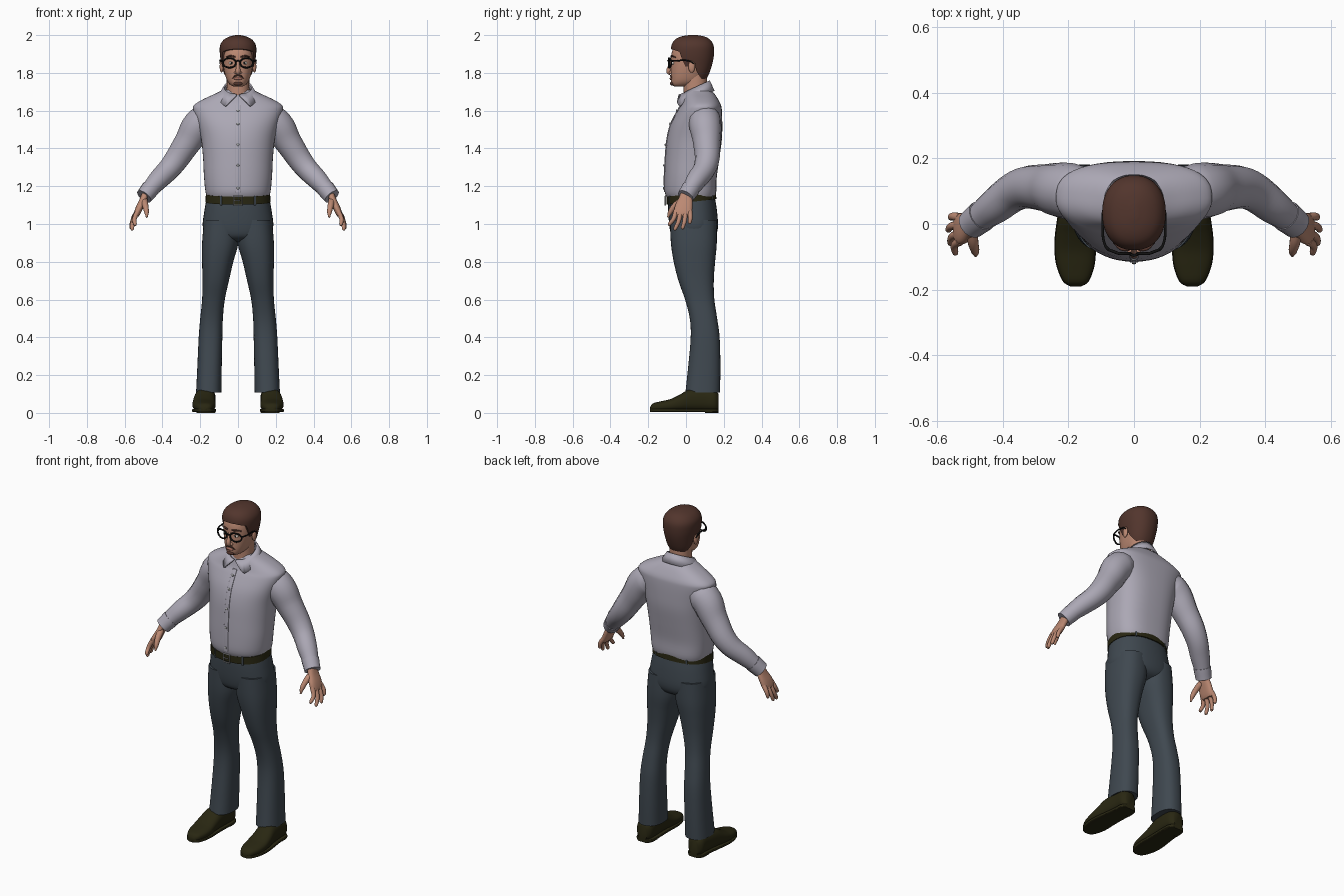
import bpy, bmesh
from math import sin, cos, pi, copysign
from mathutils import Vector

cube = bpy.data.objects.get("Cube")
if cube:
    bpy.data.objects.remove(cube)


def material(name, *rgb):
    m = bpy.data.materials.new(name)
    m.use_nodes = True
    m.diffuse_color = (*rgb, 1)
    m.node_tree.nodes["Principled BSDF"].inputs["Base Color"].default_value = (*rgb, 1)
    return m


skin = material("skin", .5, .25, .17)
lip = material("lip", .36, .15, .11)
cloth = material("pale_grey_cloth", .41, .39, .46)
denim = material("slate_cloth", .05, .065, .08)
brown = material("brown_hair", .085, .036, .026)
leather = material("dark_olive_leather", .022, .02, .006)
black = material("black_plastic", .006, .006, .006)
silver = material("silver", .45, .45, .45)
white = material("eye_white", .7, .66, .6)


def finish(ob, mat, mirror=False, angle=.8):
    ob.data.materials.clear()
    ob.data.materials.append(mat)
    bpy.ops.object.select_all(action='DESELECT')
    ob.select_set(True)
    bpy.context.view_layer.objects.active = ob
    bpy.ops.object.shade_smooth_by_angle(angle=angle)
    if mirror:
        ob.modifiers.new("Mirror", 'MIRROR')
    return ob


def from_bmesh(name, bm, mat, mirror=False):
    bmesh.ops.recalc_face_normals(bm, faces=bm.faces)
    me = bpy.data.meshes.new(name)
    bm.to_mesh(me)
    bm.free()
    ob = bpy.data.objects.new(name, me)
    bpy.context.collection.objects.link(ob)
    return finish(ob, mat, mirror)


def smooth_rows(rows, steps):
    """Spline interpolation through the rows."""
    rows = [Vector(r) for r in rows]
    out = []
    for i in range(len(rows) - 1):
        a, b, c, d = rows[max(i - 1, 0)], rows[i], rows[i + 1], rows[min(i + 2, len(rows) - 1)]
        for k in range(steps):
            t = k / steps
            out.append(b + (c - a) * (t / 2) + (a * 2 - b * 5 + c * 4 - d) * (t * t / 2)
                       + (b * 3 - a - c * 3 + d) * (t ** 3 / 2))
    return out + [rows[-1]]


def loft(name, rows, mat, mirror=False, n=2.2, n_back=None, axis='z', tilt=0, segs=36, steps=4):
    """Rows are (position, x0, x1, near, far); closed superellipse sections."""
    bm = bmesh.new()
    rings = []
    for p, x0, x1, f, b in smooth_rows(rows, steps):
        ring = []
        for i in range(segs):
            c, s = cos(2 * pi * i / segs), sin(2 * pi * i / segs)
            e = 2 / ((n_back or n) if s > 0 else n)
            x = (x0 + x1) / 2 + (x1 - x0) / 2 * copysign(abs(c) ** e, c)
            w = (f + b) / 2 + (b - f) / 2 * copysign(abs(s) ** e, s)
            ring.append(bm.verts.new((x, w, p + tilt * w) if axis == 'z' else (x, p, w)))
        rings.append(ring)
    for r, q in zip(rings, rings[1:]):
        for i in range(segs):
            j = (i + 1) % segs
            bm.faces.new((r[i], r[j], q[j], q[i]))
    bm.faces.new(rings[0])
    bm.faces.new(rings[-1])
    return from_bmesh(name, bm, mat, mirror)


def sym(rows):
    return [(z, -a, a, f, b) for z, a, f, b in rows]


def tube(name, pts, mat, mirror=False, cyclic=False, straight=False):
    """Points are (x, y, z, radius)."""
    cu = bpy.data.curves.new(name, 'CURVE')
    cu.dimensions = '3D'
    cu.bevel_depth = 1
    cu.bevel_resolution = 5
    cu.resolution_u = 6
    cu.use_fill_caps = True
    sp = cu.splines.new('BEZIER')
    sp.bezier_points.add(len(pts) - 1)
    sp.use_cyclic_u = cyclic
    sp.radius_interpolation = 'CARDINAL'
    for bp, (x, y, z, r) in zip(sp.bezier_points, pts):
        bp.co, bp.radius = (x, y, z), r
        bp.handle_left_type = bp.handle_right_type = 'VECTOR' if straight else 'AUTO'
    ob = bpy.data.objects.new(name, cu)
    bpy.context.collection.objects.link(ob)
    bpy.ops.object.select_all(action='DESELECT')
    ob.select_set(True)
    bpy.context.view_layer.objects.active = ob
    bpy.ops.object.convert(target='MESH')
    return finish(bpy.context.object, mat, mirror)


def ball(name, loc, scale, mat, mirror=False):
    bm = bmesh.new()
    bmesh.ops.create_uvsphere(bm, u_segments=20, v_segments=12, radius=1)
    for v in bm.verts:
        v.co = Vector(loc) + v.co * Vector(scale)
    return from_bmesh(name, bm, mat, mirror)


# Shirt body, placket and buttons
torso = [(1.13, .16, -.095, .148), (1.17, .172, -.113, .16), (1.25, .18, -.114, .163),
         (1.35, .185, -.109, .177), (1.45, .195, -.1, .19), (1.53, .214, -.08, .192),
         (1.6, .236, -.045, .19), (1.63, .232, -.027, .185), (1.66, .185, -.017, .17),
         (1.69, .12, -.01, .15), (1.71, .08, 0, .13)]
loft("shirt_body", sym(torso), cloth, n=2.1, n_back=2.7, segs=48)
loft("shirt_placket", [(z, -.014, .014, f - .004, f + .02) for z, a, f, b in torso[1:8]], cloth, n=5)
for z, y in ((1.19, -.119), (1.31, -.117), (1.42, -.109), (1.53, -.085), (1.6, -.05)):
    ball("shirt_button", (0, y, z), (.007, .004, .007), silver)

# Sleeves and cuffs
tube("sleeve", [(.13, .1, 1.57, .07), (.192, .1, 1.54, .086), (.268, .11, 1.43, .073),
                (.35, .105, 1.31, .062), (.43, .05, 1.225, .053), (.487, .006, 1.16, .042)],
     cloth, mirror=True)
tube("cuff", [(.462, .026, 1.189, .049), (.497, -.002, 1.145, .045)], cloth, mirror=True)

# Folded collar with two points
bm = bmesh.new()
last = None
for i in range(65):
    th = .1 + (2 * pi - .2) * i / 64
    d = min(th, 2 * pi - th)
    top = 1.722 - .036 * cos(d)
    drop = .068 * (d - .1) / .55 if d < .65 else .05 + .018 * max(0, 1 - (d - .65) / .5)
    spread = min(1, .35 + (d - .1) / .6)
    rx, ry = .072 + .036 * spread, .072 + .03 * spread
    pair = (bm.verts.new((.072 * sin(th), .048 - .074 * cos(th), top)),
            bm.verts.new((rx * sin(th), .046 - ry * cos(th), top - drop - .004)))
    if last:
        bm.faces.new((last[0], pair[0], pair[1], last[1]))
    last = pair
collar = from_bmesh("collar", bm, cloth)
thick = collar.modifiers.new("Thickness", 'SOLIDIFY')
thick.thickness, thick.offset = .008, 0

# Hands
loft("palm", [(1.165, .472, .508, -.028, .028), (1.13, .482, .522, -.042, .034),
              (1.09, .5, .541, -.06, .034), (1.055, .516, .552, -.062, .03),
              (1.04, .526, .548, -.05, .02)], skin, mirror=True, n=2.5, segs=24)
fingers = {"index_finger": (-.052, -.088, .545, .99), "middle_finger": (-.028, -.058, .56, .965),
           "ring_finger": (-.003, -.018, .566, .972), "little_finger": (.02, .02, .558, 1.0)}
for name, (y0, y1, x1, z1) in fingers.items():
    mid = ((.535 + x1) / 2 + .008, (y0 + y1) / 2 + .003, (1.06 + z1) / 2, .0115)
    tube(name, [(.53, y0, 1.07, .0135), mid, (x1, y1, z1 + .006, .009), (x1, y1, z1, .004)],
         skin, mirror=True)
tube("thumb", [(.497, -.02, 1.125, .018), (.49, -.06, 1.095, .016), (.484, -.085, 1.06, .012),
               (.483, -.096, 1.035, .005)], skin, mirror=True)

# Trousers
loft("trouser_hips", sym([(1.14, .165, -.093, .153), (1.07, .178, -.094, .164),
                          (.98, .186, -.087, .169), (.93, .15, -.07, .15), (.905, .08, -.02, .1)]),
     denim, n=2.3)
loft("trouser_leg", [(1.02, -.005, .18, -.085, .162), (.9, -.002, .19, -.08, .163),
                     (.8, .025, .19, -.065, .154), (.7, .048, .188, -.04, .147),
                     (.6, .07, .19, -.005, .15), (.5, .08, .2, .02, .165),
                     (.4, .083, .208, .025, .178), (.25, .086, .215, .012, .182),
                     (.107, .088, .222, -.003, .18)], denim, mirror=True, n=2.4)

# Belt, buckle and loops
loft("belt", sym([(1.114, .173, -.103, .161), (1.156, .17, -.103, .158)]),
     leather, n=2.3, tilt=.11, steps=1)
tube("buckle", [(x, -.109, z, .004) for x, z in ((-.02, 1.1), (.02, 1.1), (.02, 1.148), (-.02, 1.148))],
     silver, cyclic=True, straight=True)
tube("buckle_pin", [(-.02, -.11, 1.124, .003), (.012, -.112, 1.124, .003)], silver)
for x, y, z in ((.09, -.086, 1.123), (.1, .138, 1.152)):
    tube("belt_loop", [(x, y, z - .025, .006), (x, y, z + .026, .006)], denim, mirror=True)

# Shoes with soles and heels
shoe = [(-.19, .162, .193, .012, .03), (-.175, .14, .215, .008, .05), (-.13, .123, .234, .008, .062),
        (-.08, .118, .241, .008, .074), (-.03, .12, .239, .008, .098), (.02, .12, .232, .008, .125),
        (.1, .118, .222, .008, .13), (.15, .122, .219, .008, .12), (.172, .14, .2, .012, .1)]
loft("shoe", shoe, leather, mirror=True, n=2.5, axis='y')
loft("sole", [(y, a - .002, b + .002, .004, .022) for y, a, b, c, d in shoe],
     leather, mirror=True, n=6, axis='y')
loft("heel", [(y, a, b, 0, .02) for y, a, b, c, d in shoe[6:]], leather, mirror=True, n=8, axis='y')

# Head, neck and ears
loft("neck", sym([(1.6, .066, -.012, .118), (1.7, .06, -.012, .112), (1.79, .06, -.015, .11)]), skin)
loft("head", sym([(1.728, .024, -.062, .0), (1.738, .042, -.074, .05), (1.76, .058, -.079, .085),
                  (1.8, .071, -.08, .105), (1.85, .08, -.079, .125), (1.9, .082, -.077, .13),
                  (1.94, .075, -.062, .125), (1.97, .04, -.03, .09)]), skin, n=2.3)
ball("ear", (.087, .03, 1.833), (.01, .018, .032), skin, mirror=True)

# Face features
tube("nose", [(0, -.074, 1.868, .007), (0, -.086, 1.835, .01), (0, -.091, 1.806, .013),
              (0, -.08, 1.794, .009)], skin)
ball("nostril", (.012, -.081, 1.802), (.009, .01, .008), skin, mirror=True)
ball("lips", (0, -.078, 1.77), (.024, .009, .008), lip)
ball("eye", (.034, -.068, 1.852), (.015, .008, .008), white, mirror=True)
ball("iris", (.034, -.075, 1.852), (.006, .003, .006), black, mirror=True)
tube("eyebrow", [(.014, -.079, 1.884, .004), (.038, -.076, 1.889, .005), (.062, -.056, 1.883, .003)],
     brown, mirror=True)
tube("moustache", [(0, -.083, 1.786, .003), (.016, -.08, 1.784, .004), (.031, -.069, 1.768, .002)],
     brown, mirror=True)
ball("chin_beard", (0, -.073, 1.743), (.024, .012, .011), brown)

# Hair volume trimmed to a hairline by a side profile
hair = loft("hair", sym([(1.745, .05, .0, .095), (1.79, .074, -.04, .12), (1.85, .088, -.07, .14),
                         (1.9, .096, -.08, .148), (1.945, .095, -.077, .146), (1.975, .076, -.06, .128),
                         (1.992, .046, -.028, .1), (2.0, .012, .015, .06)]), brown, segs=48)
profile = [(-.2, 1.94), (-.075, 1.925), (-.035, 1.912), (-.02, 1.87), (-.004, 1.835), (.014, 1.835),
           (.02, 1.862), (.045, 1.86), (.055, 1.81), (.08, 1.77), (.11, 1.755), (.2, 1.755),
           (.2, 2.1), (-.2, 2.1)]
bm = bmesh.new()
side = bm.faces.new([bm.verts.new((-.2, y, z)) for y, z in profile])
ext = bmesh.ops.extrude_face_region(bm, geom=[side])
bmesh.ops.translate(bm, vec=(.4, 0, 0), verts=[g for g in ext["geom"] if isinstance(g, bmesh.types.BMVert)])
cutter = from_bmesh("hairline_cutter", bm, brown)
cutter.hide_render = True
trim = hair.modifiers.new("Hairline", 'BOOLEAN')
trim.operation, trim.object, trim.solver = 'INTERSECT', cutter, 'EXACT'
bpy.context.view_layer.objects.active = hair
bpy.ops.object.modifier_apply(modifier=trim.name)
bpy.data.objects.remove(cutter)
finish(hair, brown)

# Glasses
rim = [2 * pi * i / 12 for i in range(12)]
tube("glasses_rim", [(.045 + .034 * cos(a), -.09 + .012 * max(0, cos(a)), 1.853 + .025 * sin(a), .0045)
                     for a in rim], black, mirror=True, cyclic=True)
tube("glasses_bridge", [(-.012, -.092, 1.86, .004), (0, -.096, 1.864, .004), (.012, -.092, 1.86, .004)], black)
tube("glasses_temple", [(.077, -.079, 1.862, .005), (.088, -.065, 1.863, .004), (.095, .02, 1.862, .004),
                        (.095, .042, 1.848, .003)], black, mirror=True)
